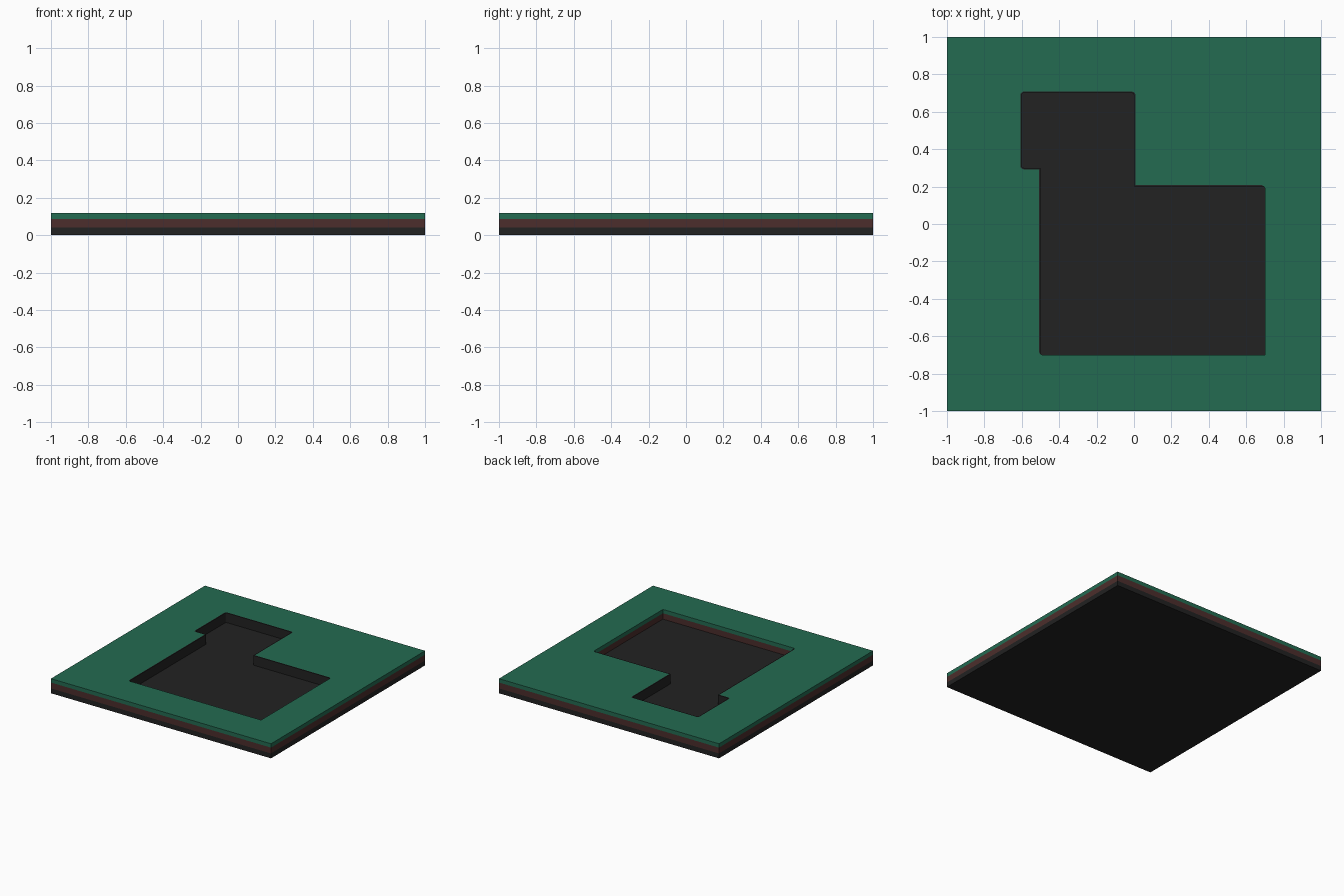
import bpy, bmesh, math
from mathutils import Vector

cube = bpy.data.objects.get("Cube")
if cube:
    bpy.data.objects.remove(cube, do_unlink=True)


def material(name, rgb):
    m = bpy.data.materials.new(name)
    m.use_nodes = True
    colour = (*rgb, 1.0)
    m.diffuse_color = colour
    m.node_tree.nodes["Principled BSDF"].inputs["Base Color"].default_value = colour
    return m


GREEN = material("grass green", (0.017, 0.147, 0.083))
BROWN = material("earth brown", (0.072, 0.027, 0.025))
BLACK = material("charcoal", (0.016, 0.016, 0.016))


def rounded(corners, steps=4):
    """Corners are (x, y, radius); a zero radius stays sharp."""
    pts = []
    n = len(corners)
    for i, (x, y, r) in enumerate(corners):
        p = Vector((x, y, 0))
        if r == 0:
            pts.append(p)
            continue
        a = (Vector((*corners[i - 1][:2], 0)) - p).normalized()
        b = (Vector((*corners[(i + 1) % n][:2], 0)) - p).normalized()
        centre = p + (a + b) * r
        for k in range(steps + 1):
            t = k / steps * math.pi / 2
            pts.append(centre - b * r * math.cos(t) - a * r * math.sin(t))
    return pts


def slab(name, loops, z0, z1, mat):
    """Extrude flat outlines; loops after the first are holes."""
    bm = bmesh.new()
    for loop in loops:
        vs = [bm.verts.new((p[0], p[1], z0)) for p in loop]
        for i, v in enumerate(vs):
            bm.edges.new((vs[i - 1], v))
    bmesh.ops.triangle_fill(bm, edges=bm.edges[:], use_beauty=True)
    top = bmesh.ops.extrude_face_region(bm, geom=bm.faces[:], use_keep_orig=True)
    moved = [g for g in top["geom"] if isinstance(g, bmesh.types.BMVert)]
    bmesh.ops.translate(bm, verts=moved, vec=(0, 0, z1 - z0))
    bmesh.ops.recalc_face_normals(bm, faces=bm.faces[:])
    mesh = bpy.data.meshes.new(name)
    bm.to_mesh(mesh)
    bm.free()
    mesh.materials.append(mat)
    ob = bpy.data.objects.new(name, mesh)
    bpy.context.collection.objects.link(ob)
    return ob


BASE, SOIL, TOP = 0.04, 0.088, 0.12
W, R = 0.008, 0.02      # liner thickness and corner radius


def lined_corners(w, r):
    """Lined side of the pit, pushed outwards by w."""
    return [(0.7, 0.2 + w, r), (w, 0.2 + w, 0), (w, 0.7 + w, r),
            (-0.6 - w, 0.7 + w, r), (-0.6 - w, 0.3 - w, r),
            (-0.5 - w, 0.3 - w, 0), (-0.5 - w, -0.7, r)]


def pit_outline(w, r):
    return rounded(lined_corners(w, r) + [(0.7, -0.7, 0)])


square = [(-1, -1), (1, -1), (1, 1), (-1, 1)]
pit = pit_outline(W, R)

# Stacked layers, with the pit cut through the upper two
slab("base_layer", [square], 0, BASE, BLACK)
slab("soil_layer", [square, pit], BASE, SOIL, BROWN)
slab("grass_layer", [square, pit], SOIL, TOP, GREEN)

# Thin dark liner on every pit wall except the front and left ones
inner = pit_outline(0, R - W)
liner = pit[:-1] + inner[:-1][::-1]
slab("pit_liner", [liner], BASE, TOP, BLACK)
